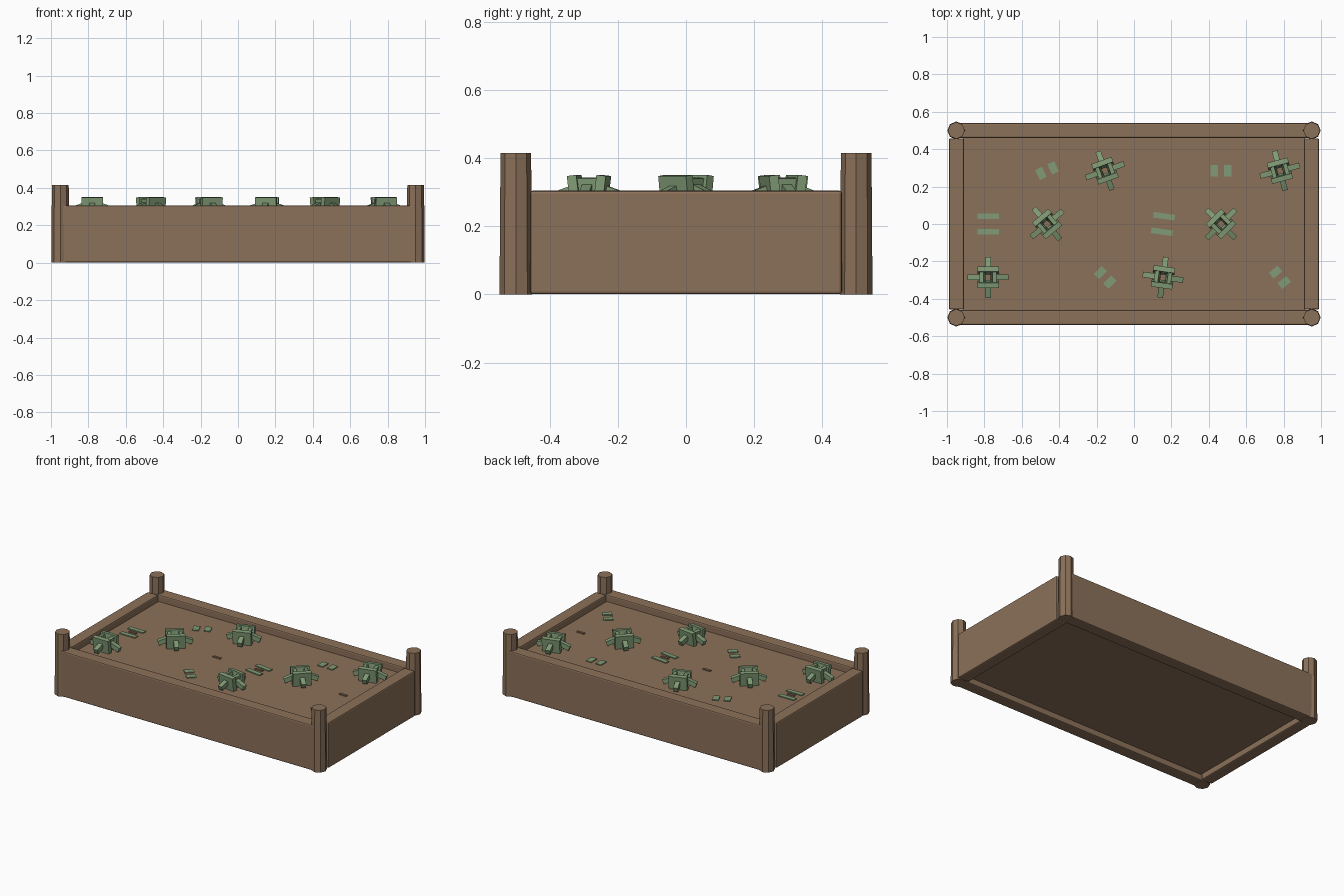
import bpy, math
from mathutils import Matrix, Vector

cube = bpy.data.objects.get("Cube")
if cube:
    bpy.data.objects.remove(cube)


def material(name, color):
    m = bpy.data.materials.new(name)
    m.use_nodes = True
    m.diffuse_color = (*color, 1)
    m.node_tree.nodes["Principled BSDF"].inputs["Base Color"].default_value = (*color, 1)
    return m


WOOD = material("brown wood", (0.26, 0.165, 0.1))
LEAF = material("leaf green", (0.22, 0.33, 0.18))


def box(name, matrix, size, mat, bevel=0.0):
    bpy.ops.mesh.primitive_cube_add(size=1)
    ob = bpy.context.object
    ob.name = name
    ob.data.transform(matrix @ Matrix.Diagonal((*size, 1)))
    ob.data.materials.append(mat)
    if bevel:
        mod = ob.modifiers.new("soft edges", "BEVEL")
        mod.width = bevel
        mod.segments = 2
    return ob


def at(x, y, z):
    return Matrix.Translation((x, y, z))


# Planter frame: boards, posts and the soil slab
for side, word in ((-1, "front"), (1, "back")):
    box(word + "_board", at(0, side * 0.5, 0.153), (1.9, 0.08, 0.304), WOOD, 0.008)
for side, word in ((-1, "right"), (1, "left")):
    box(word + "_board", at(side * 0.95, 0, 0.153), (0.08, 0.916, 0.304), WOOD, 0.008)
    for fy, end in ((-1, "front"), (1, "back")):
        bpy.ops.mesh.primitive_cone_add(vertices=8, radius1=0.048, radius2=0.045,
                                        depth=0.415, location=(side * 0.95, fy * 0.5, 0.2075))
        post = bpy.context.object
        post.name = f"{end}_{word}_post"
        post.data.materials.append(WOOD)
box("soil", at(0, 0, 0.15), (1.83, 0.93, 0.22), WOOD)


def crop(name, x, y, z, turn, scale, arms):
    """Tuft of thick leaf blades: two pairs of upright blades and drooping arms."""
    base = at(x, y, z) @ Matrix.Rotation(math.radians(turn), 4, "Z") @ Matrix.Scale(scale, 4)
    parts = []
    for quarter in range(4):
        spin = base @ Matrix.Rotation(quarter * math.pi / 2, 4, "Z")
        across = quarter % 2 == 0
        # Upright blade, leaning outward
        blade = spin @ at(0, 0.038 if across else 0.03, 0.035) @ Matrix.Rotation(-0.12, 4, "X")
        size = (0.115, 0.028, 0.1) if across else (0.085, 0.022, 0.085)
        parts.append(box(name, blade, size, LEAF))
        # Long arm, sloping down to its tip
        if arms:
            arm = spin @ at(0, 0.062, 0.035) @ Matrix.Rotation(-0.35, 4, "X")
            parts.append(box(name, arm, (0.03, 0.09, 0.03), LEAF))
    bpy.ops.object.select_all(action="DESELECT")
    for p in parts:
        p.select_set(True)
    bpy.context.view_layer.objects.active = parts[0]
    bpy.ops.object.join()
    parts[0].name = name


# Grown crops step diagonally across the bed
columns = (-0.78, -0.465, -0.155, 0.155, 0.465, 0.78)
rows = (-0.285, 0, 0.285)
turns = (0, 40, 20, -8, 45, 15)
for i, (x, turn) in enumerate(zip(columns, turns)):
    crop(f"grown_crop_{i + 1}", x, rows[i % 3], 0.265, turn, 1.0, True)


# Seedlings: only paired leaf tips show above the soil
def tip(name, x, y, turn, offset, size):
    for s in (-1, 1):
        m = at(x, y, 0.26) @ Matrix.Rotation(math.radians(turn), 4, "Z") @ at(0, s * offset, 0)
        box(name, m, size, LEAF)


for i, (x, turn) in enumerate(zip(columns, (0, 115, 45, -8, 90, 40))):
    row = rows[(i + 1) % 3]
    if i % 3 == 0:
        tip(f"seedling_{i + 1}", x, row, turn, 0.042, (0.115, 0.03, 0.012))
    else:
        tip(f"seedling_{i + 1}", x, row, turn, 0.036, (0.06, 0.04, 0.012))

# Small buried stakes in the middle row
for i in (0, 2, 3, 5):
    box(f"stake_{i + 1}", at(columns[i], 0, 0.262), (0.055, 0.014, 0.01), WOOD)
